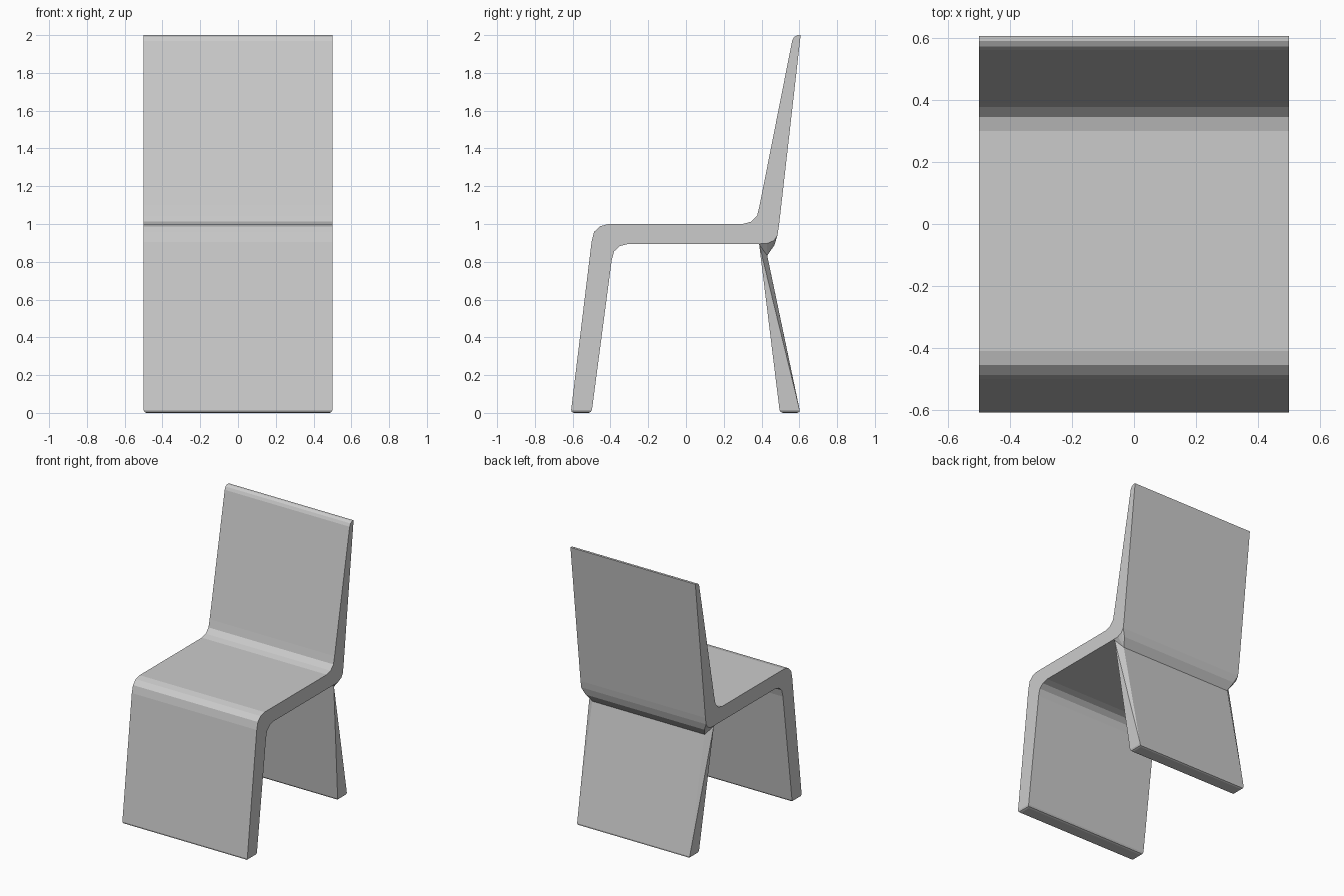
import bpy
import bmesh

cube = bpy.data.objects.get("Cube")
if cube:
    bpy.data.objects.remove(cube, do_unlink=True)

GREY = (0.6, 0.6, 0.6, 1)
mat = bpy.data.materials.new("light grey")
mat.use_nodes = True
mat.diffuse_color = GREY
mat.node_tree.nodes["Principled BSDF"].inputs["Base Color"].default_value = GREY

HALF = 0.5        # half width of the seat shell
LEG_HALF = 0.45   # half width of the rear leg


def finish(bm, name):
    """Soften the floor edges and turn the bmesh into an object."""
    floor = [e for e in bm.edges if all(v.co.z < 0.001 for v in e.verts)]
    if floor:
        bmesh.ops.bevel(bm, geom=floor, offset=0.016, segments=2,
                        profile=0.5, affect='EDGES')
    bmesh.ops.recalc_face_normals(bm, faces=bm.faces)
    mesh = bpy.data.meshes.new(name)
    bm.to_mesh(mesh)
    bm.free()
    mesh.materials.append(mat)
    obj = bpy.data.objects.new(name, mesh)
    bpy.context.collection.objects.link(obj)


def hull(name, points):
    """Convex solid from (half width, y, z) points mirrored in x."""
    bm = bmesh.new()
    for x, y, z in points:
        for side in (-1, 1):
            bm.verts.new((side * x, y, z))
    bmesh.ops.convex_hull(bm, input=bm.verts)
    bmesh.ops.dissolve_limit(bm, angle_limit=0.02, verts=bm.verts, edges=bm.edges)
    finish(bm, name)


# Folded shell: front leg, seat and backrest in one side profile (y, z)
under_bend = [(0.385, 0.895), (0.43, 0.897), (0.465, 0.912), (0.484, 0.94)]
profile = [
    (-0.61, 0), (-0.5, 0.905), (-0.487, 0.958), (-0.455, 0.988), (-0.41, 1),
    (0.3, 1), (0.345, 1.012), (0.377, 1.045), (0.39, 1.1),
    (0.562, 1.97), (0.572, 1.99), (0.59, 2), (0.607, 2),
    (0.492, 0.99), *reversed(under_bend),
    (-0.305, 0.895), (-0.35, 0.883), (-0.381, 0.855), (-0.394, 0.805),
    (-0.5, 0),
]
bm = bmesh.new()
face = bm.faces.new([bm.verts.new((-HALF, y, z)) for y, z in profile])
sweep = bmesh.ops.extrude_face_region(bm, geom=[face], use_keep_orig=True)
for v in sweep["geom"]:
    if isinstance(v, bmesh.types.BMVert):
        v.co.x = HALF
finish(bm, "seat_shell")

# Tapered joint below the rear bend
hull("rear_joint", [(HALF, y, z) for y, z in under_bend]
     + [(0.475, 0.468, 0.888), (LEG_HALF, 0.43, 0.833)])

# Rear leg, widening towards the floor
hull("rear_leg", [
    (0.495, 0.387, 0.895), (LEG_HALF, 0.43, 0.833),
    (LEG_HALF, 0.497, 0), (LEG_HALF, 0.605, 0),
])
